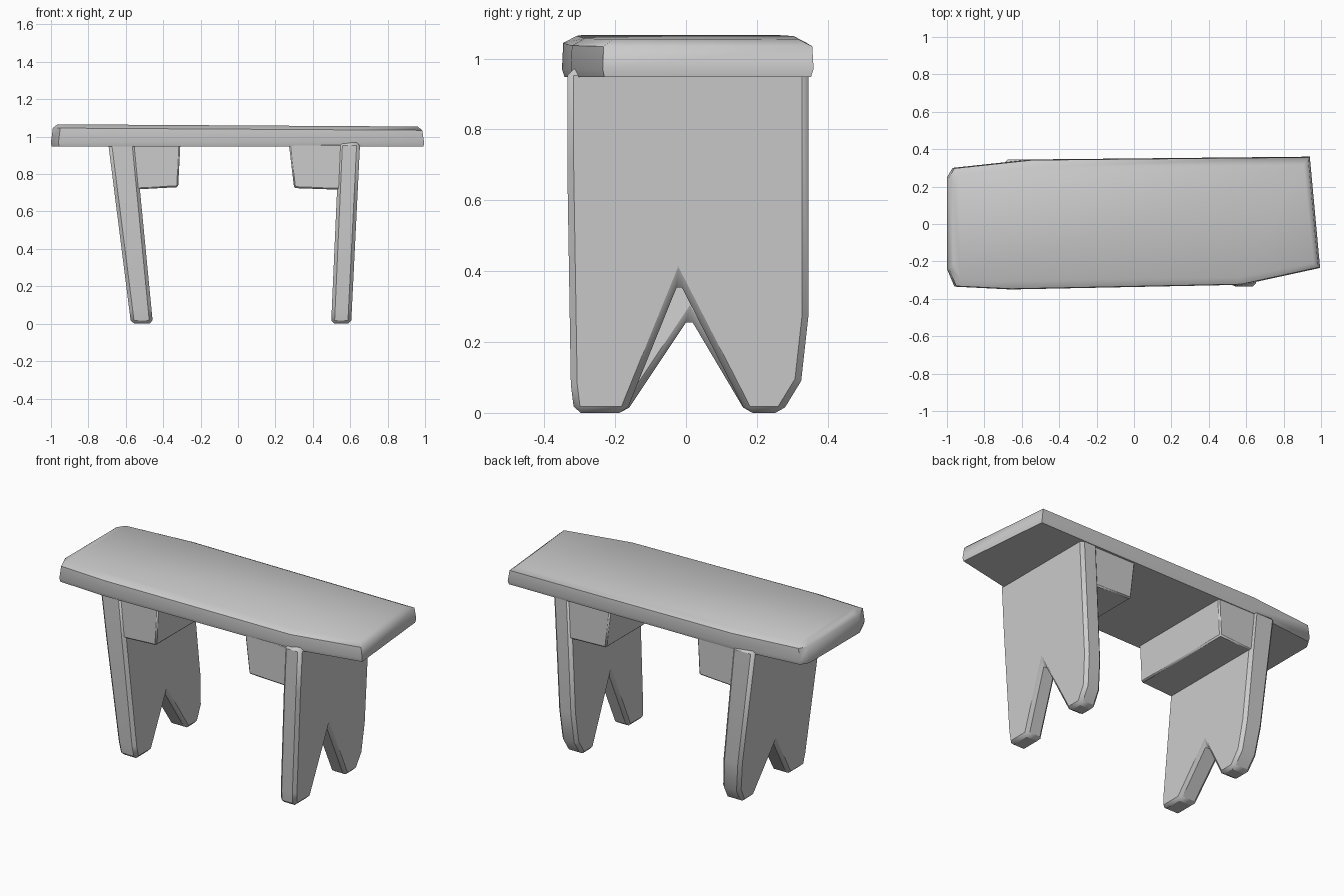
import bpy, bmesh

if "Cube" in bpy.data.objects:
    bpy.data.objects.remove(bpy.data.objects["Cube"])


def finish(name, bm, bevel=0.0):
    bmesh.ops.recalc_face_normals(bm, faces=bm.faces)
    mesh = bpy.data.meshes.new(name)
    bm.to_mesh(mesh)
    bm.free()
    ob = bpy.data.objects.new(name, mesh)
    bpy.context.collection.objects.link(ob)
    bpy.ops.object.select_all(action='DESELECT')
    ob.select_set(True)
    bpy.context.view_layer.objects.active = ob
    if bevel:
        mod = ob.modifiers.new("soft_edges", 'BEVEL')
        mod.width = bevel
        mod.segments = 1
        mod.limit_method = 'ANGLE'
        mod.angle_limit = 0.7
    bpy.ops.object.shade_smooth_by_angle(angle=0.9)
    return ob


def loft(name, rings, bevel=0.0):
    """Skin a stack of equal-length point rings and cap both ends."""
    bm = bmesh.new()
    loops = [[bm.verts.new(p) for p in ring] for ring in rings]
    n = len(loops[0])
    for a, b in zip(loops, loops[1:]):
        for i in range(n):
            j = (i + 1) % n
            bm.faces.new((a[i], a[j], b[j], b[i]))
    bm.faces.new(loops[0])
    bm.faces.new(loops[-1])
    return finish(name, bm, bevel)


# Seat: uneven hand-cut plank with a softened upper edge
outline = [(-1.0, -0.24), (-0.96, -0.335), (-0.66, -0.35), (0.58, -0.325),
           (0.995, -0.235), (0.94, 0.36), (-0.55, 0.345), (-0.97, 0.30), (-1.0, 0.25)]


def seat_ring(sx, sy, z0, slope=0.0):
    return [(x * sx, y * sy, z0 - slope * x) for x, y in outline]


loft("seat", [seat_ring(0.997, 0.98, 0.948), seat_ring(1.0, 1.0, 0.97),
              seat_ring(0.99, 0.99, 1.04, 0.006), seat_ring(0.965, 0.88, 1.06, 0.006)])


# Legs: leaning boards with a V notch cut in the bottom
def leg(name, apex, outer, inner):
    profile = [(-0.335, 0.97), (-0.335, 0.70), (-0.325, 0.08), (-0.315, 0.0), (-0.17, 0.0), apex,
               (0.17, 0.0), (0.27, 0.0), (0.325, 0.09), (0.345, 0.27), (0.345, 0.97)]
    rings = []
    for bottom, top in (outer, inner):
        rings.append([(bottom + (top - bottom) * z / 0.95, y, z) for y, z in profile])
    return loft(name, rings, 0.018)


leg("left_leg", (0.01, 0.27), (-0.572, -0.692), (-0.455, -0.547))
leg("right_leg", (-0.02, 0.37), (0.605, 0.652), (0.498, 0.54))


# Brackets: blocks filling the inner corner between leg and seat
def bracket(name, profile):
    loft(name, [[(x, y, z) for x, z in profile] for y in (-0.325, 0.335)], 0.008)


bracket("left_bracket", [(-0.60, 0.96), (-0.60, 0.715), (-0.32, 0.73), (-0.308, 0.96)])
bracket("right_bracket", [(0.58, 0.96), (0.58, 0.715), (0.30, 0.725), (0.272, 0.96)])
